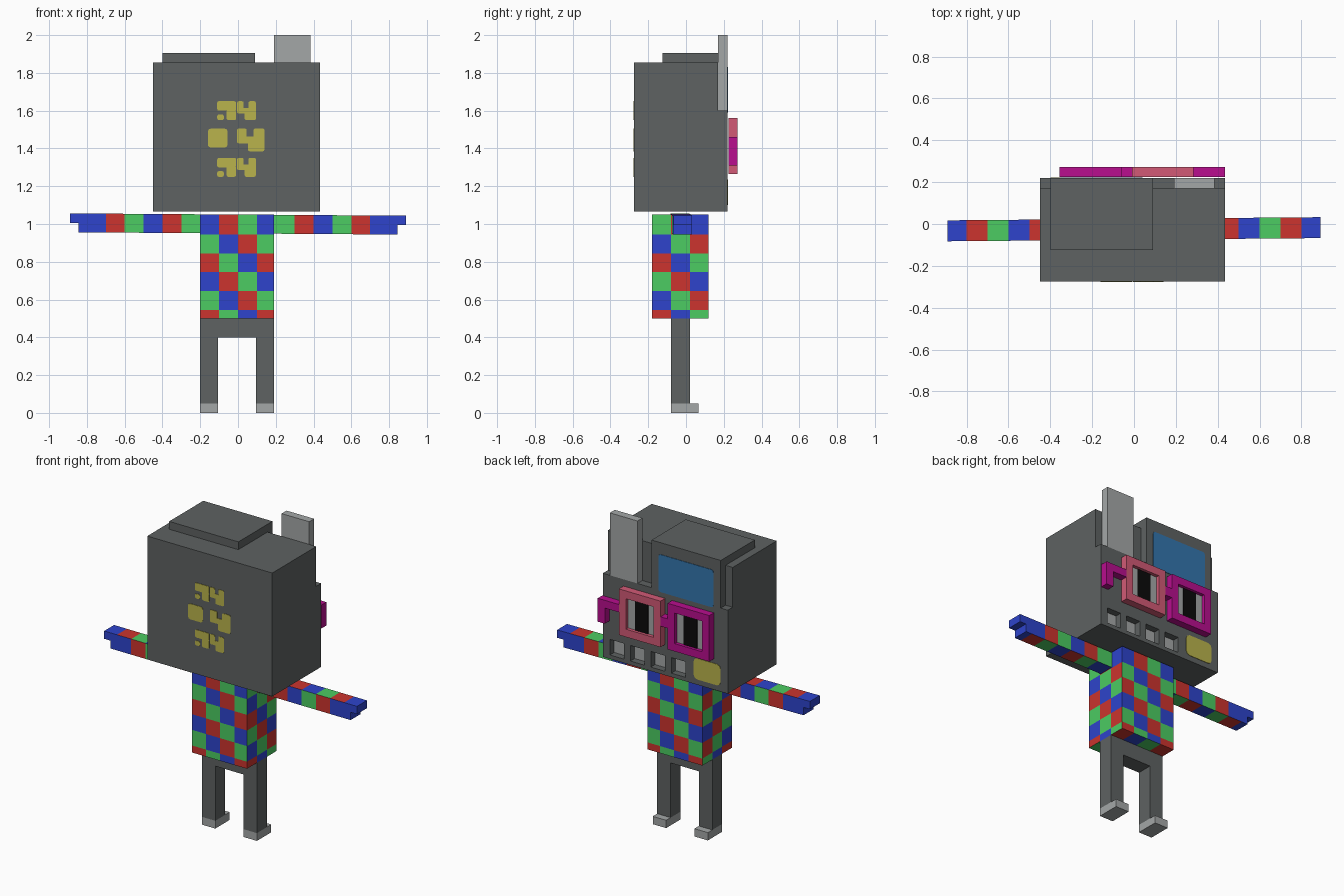
import bpy
import bmesh
import math
from mathutils import Vector

default_cube = bpy.data.objects.get("Cube")
if default_cube:
    bpy.data.objects.remove(default_cube, do_unlink=True)


def to_linear(channel):
    value = channel / 255
    return value / 12.92 if value <= 0.04 else ((value + 0.055) / 1.055) ** 2.4


def make_material(name, *rgb):
    material = bpy.data.materials.new(name)
    color = [to_linear(channel) for channel in rgb] + [1]
    material.diffuse_color = color
    material.use_nodes = True
    for node in material.node_tree.nodes:
        if node.type == "BSDF_PRINCIPLED":
            node.inputs["Base Color"].default_value = color
    return material


dark = make_material("dark_grey", 94, 98, 98)
light = make_material("light_grey", 164, 167, 167)
yellow = make_material("yellow", 186, 179, 76)
green = make_material("green", 76, 204, 98)
blue = make_material("blue", 46, 68, 204)
red = make_material("red", 204, 52, 46)
magenta = make_material("magenta", 184, 14, 142)
pink = make_material("pink", 210, 90, 118)
window_blue = make_material("window_blue", 52, 118, 174)
black = make_material("black", 10, 10, 10)
patchwork = [green, blue, red]


def add_box(mesh, x, y, z, rounding=0):
    """Add a box from (low, high) ranges; rounding softens corners seen along y."""
    spans = (x, y, z)
    verts = bmesh.ops.create_cube(mesh, size=1)["verts"]
    for vert in verts:
        vert.co = Vector([low + (c + 0.5) * (high - low) for c, (low, high) in zip(vert.co, spans)])
    if rounding:
        edges = {e for v in verts for e in v.link_edges
                 if abs(e.verts[0].co.y - e.verts[1].co.y) > 1e-4}
        bmesh.ops.bevel(mesh, geom=list(edges), offset=rounding, segments=2,
                        profile=0.5, affect="EDGES")


def finish(mesh, name, *materials):
    data = bpy.data.meshes.new(name)
    mesh.to_mesh(data)
    mesh.free()
    for material in materials:
        data.materials.append(material)
    obj = bpy.data.objects.new(name, data)
    bpy.context.scene.collection.objects.link(obj)
    return obj


def build(name, material, *boxes, rounding=0):
    mesh = bmesh.new()
    for spans in boxes:
        add_box(mesh, *spans, rounding=rounding)
    return finish(mesh, name, material)


def slice_mesh(mesh, axis, positions):
    """Cut the mesh with planes across one axis."""
    normal = Vector([i == axis for i in range(3)])
    for position in positions:
        geometry = mesh.verts[:] + mesh.edges[:] + mesh.faces[:]
        bmesh.ops.bisect_plane(mesh, geom=geometry, plane_co=normal * position, plane_no=normal)


# Head: main block, raised cap with window panel, antenna
front_y = (0.17, 0.22)
head_x = (-0.45, 0.435)
build("head", dark, (head_x, (-0.275, 0.17), (1.065, 1.855)))
build("cap", dark, ((-0.4, 0.09), (-0.125, 0.22), (1.6, 1.905)))
build("antenna", light, ((0.19, 0.385), front_y, (1.6, 2)))

# Face layer with four square sockets, each with a button at the bottom
sockets = [(-0.15 + 0.145 * i, -0.05 + 0.145 * i) for i in range(4)]
edges_x = [head_x[0]] + [x for socket in sockets for x in socket] + [head_x[1]]
posts = [(pair, front_y, (1.09, 1.19)) for pair in zip(edges_x[::2], edges_x[1::2])]
build("face_layer", dark, (head_x, front_y, (1.065, 1.09)),
      (head_x, front_y, (1.19, 1.6)), *posts)
build("buttons", light, *[(socket, (0.17, 0.177), (1.09, 1.19)) for socket in sockets])

# Thin painted plates on the face
plate_y = (0.217, 0.223)
build("window", window_blue, ((-0.35, 0.04), plate_y, (1.59, 1.83)), rounding=0.015)
build("face_patch", yellow, ((-0.4, -0.21), plate_y, (1.1, 1.235)), rounding=0.025)

# Yellow marks on the other side of the head
mark_y = (-0.278, -0.272)
build("square_mark", yellow, ((-0.16, -0.055), mark_y, (1.405, 1.505)), rounding=0.015)


def arch_mark(name, x, z):
    build(name, yellow, ((x, x + 0.1), mark_y, (z + 0.05, z + 0.1)),
          ((x + 0.05, x + 0.1), mark_y, (z, z + 0.055)),
          ((x, x + 0.035), mark_y, (z, z + 0.03)), rounding=0.008)


def cup_mark(name, x, z, width, height):
    build(name, yellow, ((x, x + width), mark_y, (z + height * 0.35, z + height * 0.65)),
          ((x, x + width * 0.35), mark_y, (z + height * 0.5, z + height)),
          ((x + width * 0.6, x + width), mark_y, (z + height * 0.5, z + height)),
          ((x + width * 0.4, x + width), mark_y, (z, z + height * 0.5)), rounding=0.008)


for level, base in (("lower", 1.25), ("upper", 1.55)):
    arch_mark(level + "_arch_mark", -0.11, base)
    cup_mark(level + "_cup_mark", -0.005, base, 0.1, 0.1)
cup_mark("middle_cup_mark", -0.005, 1.385, 0.145, 0.12)

# Glasses: square frames with lenses, bridge and hooked temple
glass_y = (0.225, 0.272)
low, high, rim = 1.265, 1.56, 0.05
for side, start, material in (("left", -0.01, pink), ("right", -0.355, magenta)):
    end = start + high - low
    inner_x, inner_z = (start + rim, end - rim), (low + rim, high - rim)
    build(side + "_frame", material,
          ((start, end), glass_y, (low, low + rim)),
          ((start, end), glass_y, (high - rim, high)),
          ((start, start + rim), glass_y, inner_z),
          ((end - rim, end), glass_y, inner_z))
    build(side + "_lens", light, (inner_x, (0.225, 0.25), inner_z))
    build(side + "_pupil", black,
          ((start + 2 * rim, end - 2 * rim), (0.247, 0.254), inner_z))
build("bridge", magenta, ((-0.06, -0.01), glass_y, (1.4, 1.46)))
build("temple", magenta, ((0.285, 0.435), glass_y, (1.41, 1.46)),
      ((0.385, 0.435), glass_y, (1.31, 1.41)))

# Torso with a three-colour patchwork
torso = bmesh.new()
add_box(torso, (-0.2, 0.19), (-0.18, 0.12), (0.5, 1.05))
slice_mesh(torso, 0, [-0.1, 0, 0.1])
slice_mesh(torso, 1, [-0.08, 0.02])
slice_mesh(torso, 2, [0.945 - 0.1 * i for i in range(5)])
for face in torso.faces:
    center, normal = face.calc_center_median(), face.normal
    column_x = math.floor((center.x + 0.2) * 10)
    column_y = math.floor((center.y + 0.18) * 10)
    row = math.floor((1.045 - center.z) * 10)
    if abs(normal.x) > 0.5:
        shade = row - column_y
    elif abs(normal.y) > 0.5:
        shade = 1 + (column_x if normal.y < 0 else 3 - column_x) - row
    else:
        shade = column_x + column_y
    face.material_index = shade % 3
finish(torso, "torso", *patchwork)

# Arms with striped sleeves and a notched hand
for side, sign in (("left", 1), ("right", -1)):
    arm = bmesh.new()
    arm_y = (-0.075, 0.025)
    add_box(arm, sorted((sign * 0.19, sign * 0.845)), arm_y, (0.95, 1.05))
    add_box(arm, sorted((sign * 0.845, sign * 0.89)), arm_y, (1, 1.05))
    slice_mesh(arm, 0, [sign * (0.3 + 0.1 * i) for i in range(6)])
    for face in arm.faces:
        band = max(0, math.floor((abs(face.calc_center_median().x) - 0.2) * 10 + 0.01))
        flat = abs(face.normal.z) > 0.5
        face.material_index = 1 if band >= 6 else (int(flat) - band) % 3
    for vert in arm.verts:
        vert.co.z -= 0.007 * vert.co.x
        vert.co.y += 0.0085 * vert.co.x
    finish(arm, side + "_arm", *patchwork)

# Hips, legs and feet
leg_y = (-0.08, 0.02)
build("hips", dark, ((-0.2, 0.19), leg_y, (0.4, 0.5)))
for side, leg_x in (("left", (0.095, 0.19)), ("right", (-0.2, -0.105))):
    build(side + "_leg", dark, (leg_x, leg_y, (0.05, 0.4)))
    build(side + "_foot", light, (leg_x, (-0.08, 0.065), (0, 0.05)))
